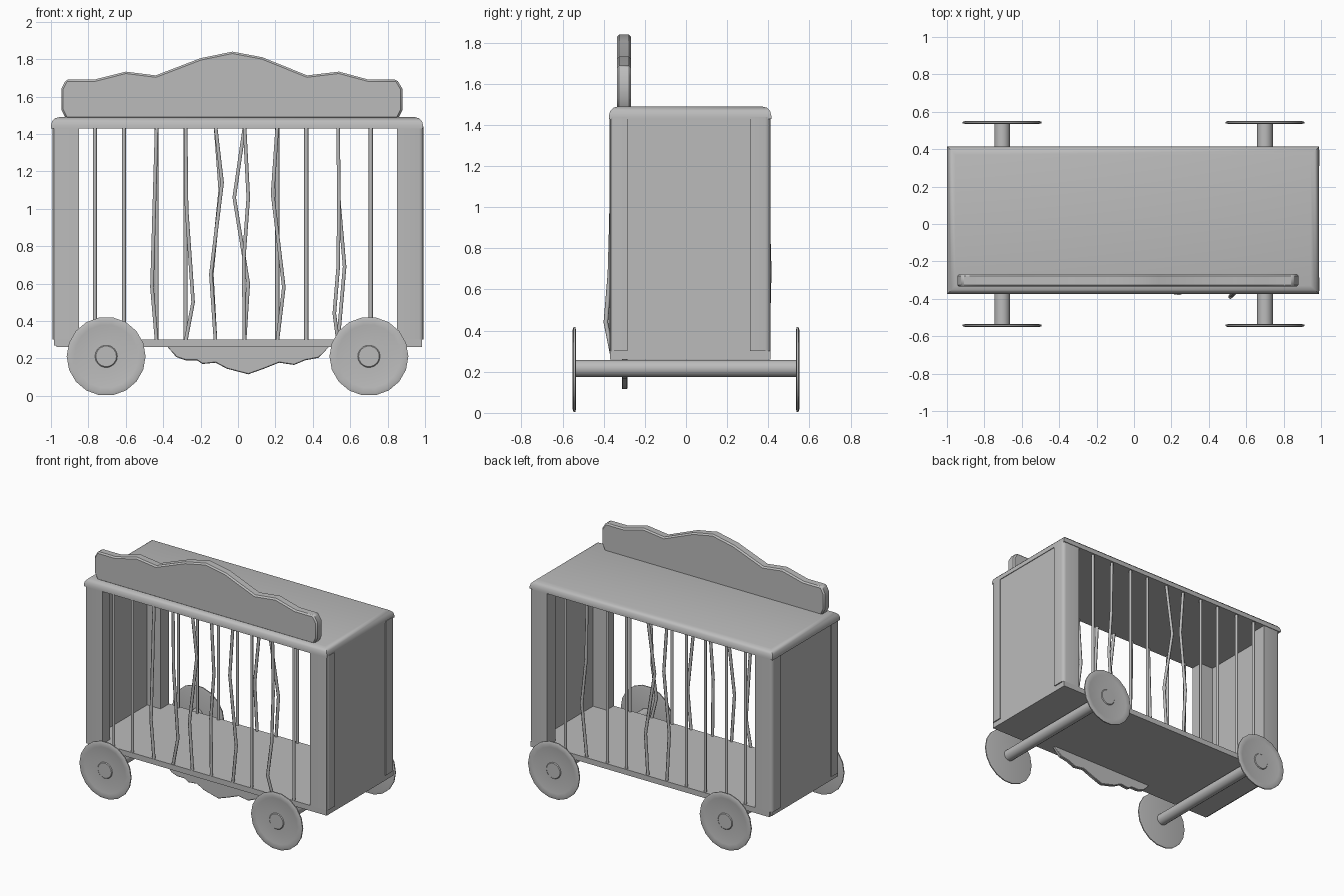
import bpy, bmesh, math
from mathutils import Matrix, Vector

cube = bpy.data.objects.get("Cube")
if cube:
    bpy.data.objects.remove(cube, do_unlink=True)

# One plain grey for the whole wagon
grey = bpy.data.materials.new("plain_grey")
grey.use_nodes = True
colour = (0.5, 0.5, 0.5, 1)
grey.diffuse_color = colour
grey.node_tree.nodes["Principled BSDF"].inputs["Base Color"].default_value = colour


def finish(name, bm):
    bmesh.ops.recalc_face_normals(bm, faces=bm.faces[:])
    mesh = bpy.data.meshes.new(name)
    bm.to_mesh(mesh)
    bm.free()
    mesh.polygons.foreach_set("use_smooth", [True] * len(mesh.polygons))
    mesh.set_sharp_from_angle(angle=math.radians(35))
    mesh.materials.append(grey)
    obj = bpy.data.objects.new(name, mesh)
    bpy.context.collection.objects.link(obj)
    return obj


def box(name, low, high, rounded=None, width=0.03):
    """Box between two corners; rounded picks the edges to bevel by their midpoint."""
    low, high = Vector(low), Vector(high)
    bm = bmesh.new()
    bmesh.ops.create_cube(bm, size=1)
    for v in bm.verts:
        v.co = (low + high) / 2 + v.co * (high - low)
    if rounded:
        edges = [e for e in bm.edges if rounded((e.verts[0].co + e.verts[1].co) / 2)]
        bmesh.ops.bevel(bm, geom=edges, offset=width, segments=3, profile=0.5, affect="EDGES")
    return finish(name, bm)


def board(name, outline, y_front, y_back, bevel):
    """Flat board cut to an x-z outline, with softened rims."""
    bm = bmesh.new()
    face = bm.faces.new([bm.verts.new((x, y_front, z)) for x, z in outline])
    made = bmesh.ops.extrude_face_region(bm, geom=[face])["geom"]
    for v in made:
        if isinstance(v, bmesh.types.BMVert):
            v.co.y = y_back
    obj = finish(name, bm)
    mod = obj.modifiers.new("soft_rim", "BEVEL")
    mod.width = bevel
    mod.segments = 1
    mod.limit_method = "ANGLE"
    mod.angle_limit = math.radians(50)


def lathe(name, profile, location, side, steps):
    """Spin a (radius, depth) profile around the y axis."""
    bm = bmesh.new()
    verts = [bm.verts.new((r, d * side, 0)) for r, d in profile]
    edges = [bm.edges.new(pair) for pair in zip(verts, verts[1:])]
    bmesh.ops.spin(bm, geom=verts + edges, cent=(0, 0, 0), axis=(0, 1, 0),
                   angle=math.tau, steps=steps)
    bmesh.ops.remove_doubles(bm, verts=bm.verts[:], dist=0.0005)
    bmesh.ops.translate(bm, verts=bm.verts[:], vec=location)
    finish(name, bm)


# Floor and roof
box("floor", (-0.97, -0.37, 0.26), (0.985, 0.41, 0.30))
box("roof", (-1, -0.375, 1.43), (0.99, 0.415, 1.49), lambda m: m.z > 1.48, 0.045)

# End walls and corner posts
for side, label in ((-1, "right"), (1, "left")):
    inner, outer = side * 0.96, side * 0.985
    box(label + "_end_wall", (min(inner, outer), -0.37, 0.27), (max(inner, outer), 0.40, 1.43))
    inner, outer = side * 0.85, side * 0.993
    for y0, y1, end in ((-0.373, -0.285, "front"), (0.31, 0.41, "back")):
        y_out = y0 if end == "front" else y1
        box(f"{label}_{end}_post", (min(inner, outer), y0, 0.30), (max(inner, outer), y1, 1.44),
            lambda m: abs(m.x - outer) < 0.01 and abs(m.y - y_out) < 0.01, 0.025)

# Cage bars; the bent ones list (sideways, outward, height) knees
bar_x = (-0.765, -0.61, -0.435, -0.28, -0.12, 0.035, 0.21, 0.365, 0.535, 0.71)
bent = {
    ("front", 2): [(-0.025, 0, 0.58)],
    ("front", 3): [(0.005, 0, 1.0), (0.04, 0, 0.5)],
    ("front", 4): [(0.035, 0, 1.14), (-0.025, 0, 0.65)],
    ("front", 6): [(-0.025, 0, 1.08), (0.035, 0.01, 0.58)],
    ("front", 8): [(0.005, 0, 1.03), (0, 0.01, 0.68), (-0.02, 0.03, 0.44)],
    ("back", 4): [(0.025, 0, 1.1), (-0.02, 0, 0.65)],
    ("back", 5): [(-0.055, 0, 1.06), (0.02, 0, 0.6)],
    ("front", 5): [(0.02, 0, 1.06), (-0.005, 0, 0.72)],
    ("back", 8): [(0.005, 0, 1.03), (0.035, 0.01, 0.69)],
}
for row, y, out in (("front", -0.36, -1), ("back", 0.395, 1)):
    for i, x in enumerate(bar_x):
        knees = [(x + dx, y + out * dy, z) for dx, dy, z in bent.get((row, i), [])]
        path = [(x, y, 1.44)] + knees + [(x, y, 0.29)]
        curve = bpy.data.curves.new(f"{row}_bar", "CURVE")
        curve.dimensions = "3D"
        curve.bevel_depth = 0.011
        curve.bevel_resolution = 1
        curve.use_fill_caps = True
        spline = curve.splines.new("POLY")
        spline.points.add(len(path) - 1)
        for point, co in zip(spline.points, path):
            point.co = (*co, 1)
        curve.materials.append(grey)
        bpy.context.collection.objects.link(bpy.data.objects.new(f"{row}_bar_{i + 1}", curve))

# Scalloped board standing on the roof
board("top_board", [
    (-0.92, 1.48), (-0.945, 1.53), (-0.945, 1.64), (-0.92, 1.69), (-0.77, 1.69),
    (-0.60, 1.733), (-0.44, 1.713), (-0.2, 1.805), (-0.03, 1.84), (0.13, 1.81),
    (0.37, 1.713), (0.54, 1.733), (0.70, 1.69), (0.85, 1.69), (0.88, 1.64),
    (0.88, 1.53), (0.855, 1.48)], -0.335, -0.268, 0.01)

# Hanging ornament below the floor
board("lower_ornament", [
    (-0.38, 0.265), (-0.33, 0.207), (-0.28, 0.19), (-0.22, 0.19), (-0.19, 0.17),
    (-0.12, 0.177), (-0.06, 0.145), (0.055, 0.115), (0.14, 0.145), (0.22, 0.177),
    (0.30, 0.165), (0.36, 0.19), (0.43, 0.203), (0.49, 0.265)], -0.312, -0.285, 0.004)

# Axles and wheels
wheel_profile = [(0, 0.534), (0.19, 0.534), (0.211, 0.538), (0.211, 0.546),
                 (0.195, 0.552), (0.17, 0.547), (0.06, 0.547), (0.055, 0.552), (0, 0.552)]
for x, end in ((-0.705, "right"), (0.7, "left")):
    bm = bmesh.new()
    bmesh.ops.create_cone(bm, cap_ends=True, segments=16, radius1=0.042, radius2=0.042, depth=1.08,
                          matrix=Matrix.Translation((x, 0, 0.216)) @ Matrix.Rotation(math.pi / 2, 4, "X"))
    finish(end + "_axle", bm)
    for side, row in ((-1, "front"), (1, "back")):
        lathe(f"{row}_{end}_wheel", wheel_profile, (x, 0, 0.211), side, 18)
